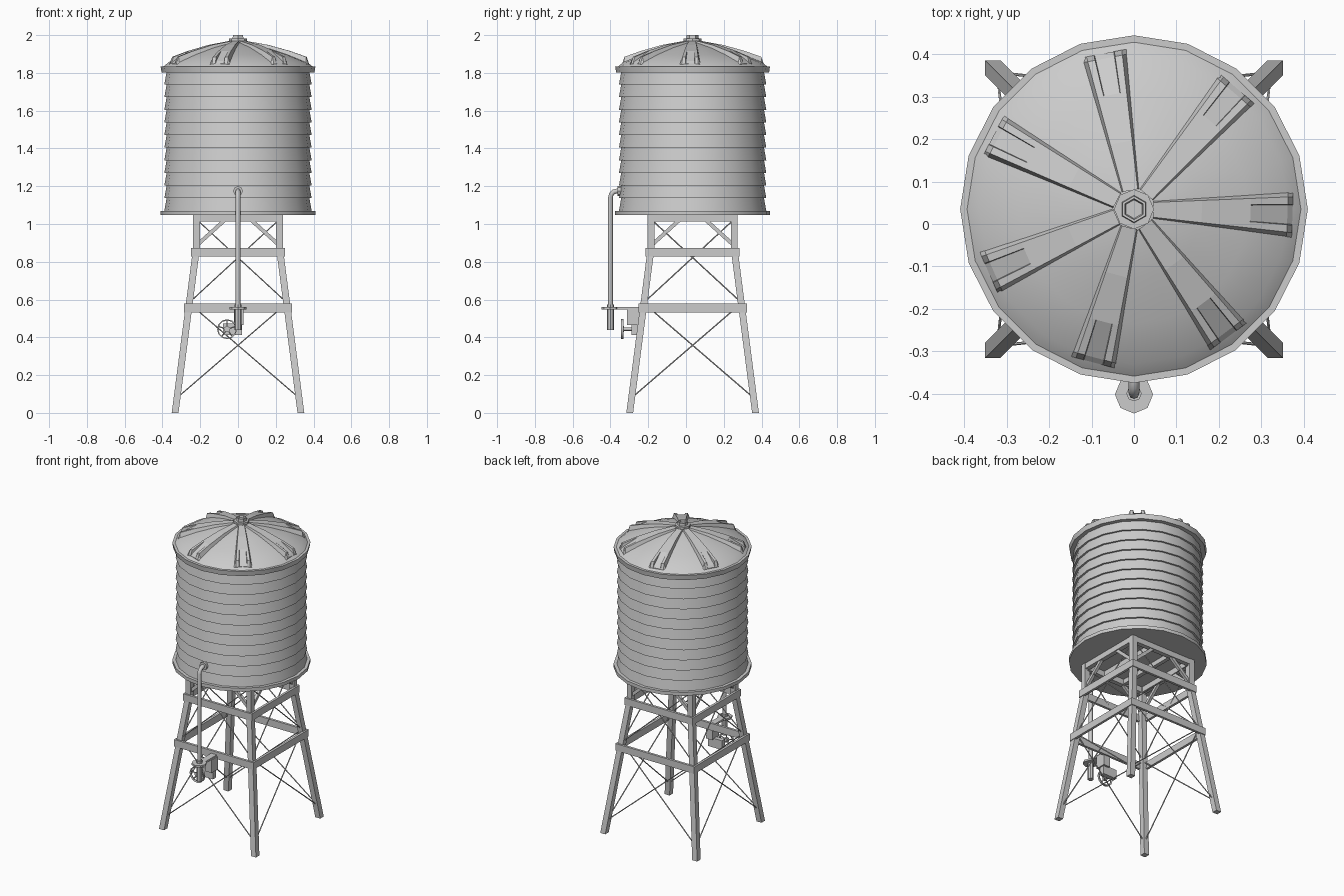
import bpy, bmesh, math
from math import sin, cos, pi
from mathutils import Vector

cube = bpy.data.objects.get("Cube")
if cube:
    bpy.data.objects.remove(cube)

CY = 0.035          # tower axis in y
SIDES = 20
grey = bpy.data.materials.new("weathered_grey")
grey.use_nodes = True
COLOUR = (0.6, 0.6, 0.6, 1)
grey.diffuse_color = COLOUR
grey.node_tree.nodes["Principled BSDF"].inputs["Base Color"].default_value = COLOUR


def finish(name, bm, smooth=None):
    bmesh.ops.recalc_face_normals(bm, faces=bm.faces)
    me = bpy.data.meshes.new(name)
    bm.to_mesh(me)
    bm.free()
    me.materials.append(grey)
    ob = bpy.data.objects.new(name, me)
    bpy.context.collection.objects.link(ob)
    if smooth:
        bpy.ops.object.select_all(action='DESELECT')
        bpy.context.view_layer.objects.active = ob
        ob.select_set(True)
        bpy.ops.object.shade_smooth_by_angle(angle=math.radians(smooth))
    return ob


def loft(name, rings, smooth=None):
    """Skin a row of matching closed rings and cap both ends."""
    bm = bmesh.new()
    rows = [[bm.verts.new(p) for p in ring] for ring in rings]
    n = len(rows[0])
    for a, b in zip(rows, rows[1:]):
        for i in range(n):
            j = (i + 1) % n
            bm.faces.new((a[i], a[j], b[j], b[i]))
    bm.faces.new(rows[0])
    bm.faces.new(rows[-1])
    return finish(name, bm, smooth)


def turned(name, profile, sides=SIDES, centre=(0, CY), smooth=30, axis='Z'):
    """Revolve (radius, height) pairs about a vertical axis, or along y."""
    rings = []
    for r, h in profile:
        ring = []
        for k in range(sides):
            a = pi / 2 + 2 * pi * k / sides
            u, v = centre[0] + r * cos(a), centre[1] + r * sin(a)
            ring.append((u, v, h) if axis == 'Z' else (u, h, v))
        rings.append(ring)
    return loft(name, rings, smooth)


def beam(name, p, q, w, h):
    """Rectangular bar from p to q, w wide and h deep."""
    p, q = Vector(p), Vector(q)
    d = (q - p).normalized()
    up = Vector((0, 0, 1)) if abs(d.z) < 0.95 else Vector((0, 1, 0))
    side = d.cross(up).normalized() * w / 2
    up = side.cross(d).normalized() * h / 2
    return loft(name, [[e + side * s + up * t for s, t in
                        ((-1, -1), (1, -1), (1, 1), (-1, 1))] for e in (p, q)])


def box(name, x, y, z):
    return loft(name, [[(x[i], y[j], h) for i, j in ((0, 0), (1, 0), (1, 1), (0, 1))] for h in z])


def tube(name, points, radius, sides=8):
    """Round bar following a path with mitred corners."""
    pts = [Vector(p) for p in points]
    rings = []
    for i, p in enumerate(pts):
        d = (pts[min(i + 1, len(pts) - 1)] - pts[max(i - 1, 0)]).normalized()
        ref = Vector((1, 0, 0)) if abs(d.x) < 0.9 else Vector((0, 0, 1))
        u = d.cross(ref).normalized()
        v = d.cross(u)
        rings.append([p + radius * (u * cos(2 * pi * k / sides) + v * sin(2 * pi * k / sides))
                      for k in range(sides)])
    return loft(name, rings, 50)


# Tank: overlapping plank rows, base plate, rim
ROWS, BOTTOM, TOP = 11, 1.07, 1.805
step = (TOP - BOTTOM) / ROWS
planks = []
for i in range(ROWS):
    planks += [(0.39, BOTTOM + i * step), (0.378, BOTTOM + (i + 1) * step)]
turned("tank_wall", planks)
turned("tank_base", [(0.41, 1.048), (0.41, 1.07)])
turned("roof_rim", [(0.405, 1.803), (0.41, 1.835)])

# Domed roof
DOME = [(0.395, 1.834), (0.365, 1.858), (0.27, 1.896), (0.16, 1.932), (0.04, 1.962)]
turned("roof", DOME, smooth=50)


def roof_z(r):
    for (r0, z0), (r1, z1) in zip(DOME, DOME[1:]):
        if r >= r1:
            return z0 + (z1 - z0) * (r - r0) / (r1 - r0)
    return DOME[-1][1]


# Seven raised ribs, each with a sunken ramp at its outer end
def rib(angle):
    rings = []
    for r, lift, sink in ((0.045, 0.008, 0), (0.16, 0.016, 0), (0.275, 0.022, 0),
                          (0.362, 0.026, 0.022), (0.374, 0, 0)):
        w = 0.018 + 0.036 * r / 0.37
        base = roof_z(r) - 0.008
        top = roof_z(r) + lift
        floor = top - sink
        half = [(w, base), (w * 0.78, top), (w * 0.45, top), (w * 0.42, floor)]
        section = half + [(-x, z) for x, z in reversed(half)]
        rings.append([(r * cos(angle) - t * sin(angle),
                       CY + r * sin(angle) + t * cos(angle), z) for t, z in section])
    loft("roof_rib", rings)


for k in range(7):
    rib(math.radians(-2) + 2 * pi * k / 7)

# Roof cap with a dished hexagonal top
turned("cap_neck", [(0.035, 1.95), (0.035, 1.975)], 8)
turned("cap_flange", [(0.047, 1.968), (0.047, 1.982)], 8)
turned("cap_nut", [(0.033, 1.98), (0.031, 2.0), (0.025, 2.0), (0.022, 1.988)], 6)

# Legs: splayed below, upright above the upper band
LEG = [(0.333, 0), (0.22, 0.87), (0.22, 1.05)]
HALF = 0.018


def leg_at(z):
    return 0.22 + 0.113 * max(0, 1 - z / 0.87)


for sx in (-1, 1):
    for sy in (-1, 1):
        loft("leg", [[(sx * o + HALF * a, CY + sy * o + HALF * b, z) for a, b in
                      ((-1, -1), (1, -1), (1, 1), (-1, 1))] for o, z in LEG])

# Bands, rods and knee braces, repeated on the four faces
for k in range(4):
    def on_face(t, out, z):
        a = k * pi / 2
        return (t * cos(a) + out * sin(a), CY + t * sin(a) - out * cos(a), z)

    for z in (0.555, 0.85):
        out = leg_at(z) + HALF
        beam("band", on_face(-out - 0.006, out, z), on_face(out + 0.006, out, z), 0.016, 0.046)
    beam("top_beam", on_face(-0.22, 0.22, 1.03), on_face(0.22, 0.22, 1.03), 0.03, 0.036)
    for s in (-1, 1):
        for z0, z1 in ((0.08, 0.58), (0.585, 1.025)):
            a, b = leg_at(z0), leg_at(z1)
            tube("brace_rod", [on_face(-s * a, a, z0), on_face(s * b, b, z1)], 0.0035, 6)
        beam("knee_brace", on_face(s * 0.215, 0.22, 0.89), on_face(s * 0.06, 0.22, 1.03), 0.018, 0.02)

# Joists under the tank
for x in (-0.075, 0.075):
    beam("joist", (x, CY - 0.22, 1.032), (x, CY + 0.22, 1.032), 0.025, 0.03)

# Outlet pipe with elbow, collar and spout
bend = [(0, -0.365 - 0.035 * sin(a), 1.14 + 0.035 * cos(a)) for a in (0, pi / 6, pi / 3, pi / 2)]
tube("outlet_pipe", [(0, -0.33, 1.175)] + bend + [(0, -0.40, 0.55)], 0.0125)
turned("pipe_collar", [(0.026, -0.362), (0.026, -0.345)], 8, (0, 1.175), 30, 'Y')
turned("pipe_spout", [(0.018, 0.44), (0.018, 0.575)], 8, (0, -0.40))
turned("pipe_flange", [(0.045, 0.548), (0.045, 0.56)], 8, (0, -0.402))

# Bracket and valve fixed to the lower band
box("pipe_bracket", (-0.018, 0.022), (-0.40, -0.24), (0.548, 0.56))
box("valve_box", (-0.02, 0.028), (-0.312, -0.245), (0.465, 0.55))
box("valve_body", (-0.08, 0.02), (-0.288, -0.258), (0.412, 0.472))

# Handwheel
WX, WY, WZ = -0.058, -0.337, 0.443
tube("wheel_axle", [(WX, WY - 0.008, WZ), (WX, -0.27, WZ)], 0.009)
turned("wheel_hub", [(0.016, WY - 0.008), (0.016, WY + 0.008)], 8, (WX, WZ), 30, 'Y')
turned("wheel_rim", [(0.046, WY - 0.006), (0.053, WY - 0.006), (0.053, WY + 0.006),
                     (0.046, WY + 0.006)], 12, (WX, WZ), 40, 'Y')
rim = bpy.context.collection.objects["wheel_rim"]
bm = bmesh.new()
bm.from_mesh(rim.data)
caps = [f for f in bm.faces if len(f.verts) > 4]
bmesh.ops.delete(bm, geom=caps, context='FACES_ONLY')
bmesh.ops.bridge_loops(bm, edges=[e for e in bm.edges if e.is_boundary])
bmesh.ops.recalc_face_normals(bm, faces=bm.faces)
bm.to_mesh(rim.data)
bm.free()
for k in range(5):
    a = pi / 2 + 2 * pi * k / 5
    tube("wheel_spoke", [(WX, WY, WZ), (WX + 0.048 * cos(a), WY, WZ + 0.048 * sin(a))], 0.004, 6)
